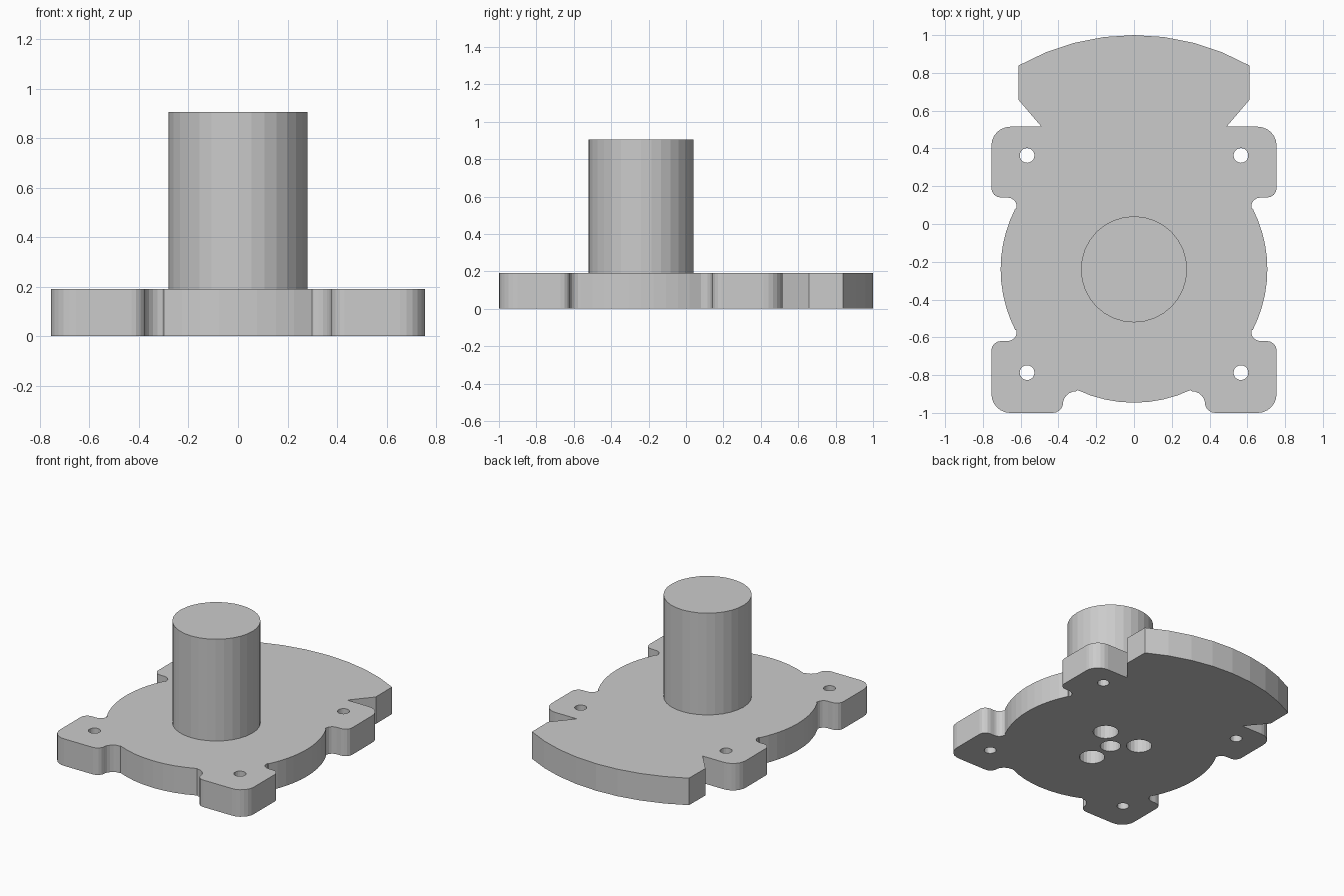
import bpy, bmesh
from math import sin, cos, radians, atan2, degrees

if "Cube" in bpy.data.objects:
    bpy.data.objects.remove(bpy.data.objects["Cube"])

THICK = 0.19          # plate thickness
TOP = 0.906           # top of the boss
CY = -0.24            # y of the boss axis


def arc(cx, cy, r, a0, a1, n):
    """Points along an arc, angles in degrees."""
    return [(cx + r * cos(radians(a0 + (a1 - a0) * i / n)),
             cy + r * sin(radians(a0 + (a1 - a0) * i / n))) for i in range(n + 1)]


def circle(cx, cy, r, n=20):
    return arc(cx, cy, r, 0, 360, n)[:-1]


def extruded(name, loops, z0, z1):
    """Fill 2D loops (inner loops become holes) and extrude from z0 to z1."""
    cu = bpy.data.curves.new(name + "_profile", 'CURVE')
    cu.dimensions = '2D'
    cu.fill_mode = 'BOTH'
    cu.extrude = (z1 - z0) / 2
    for pts in loops:
        sp = cu.splines.new('POLY')
        sp.points.add(len(pts) - 1)
        for p, (x, y) in zip(sp.points, pts):
            p.co = (x, y, (z0 + z1) / 2 * 0, 1)
        sp.use_cyclic_u = True
        sp.use_smooth = False
    tmp = bpy.data.objects.new(name + "_tmp", cu)
    bpy.context.collection.objects.link(tmp)
    dg = bpy.context.evaluated_depsgraph_get()
    me = bpy.data.meshes.new_from_object(tmp.evaluated_get(dg))
    bpy.data.objects.remove(tmp)
    # weld caps to walls
    bm = bmesh.new()
    bm.from_mesh(me)
    bmesh.ops.translate(bm, verts=bm.verts, vec=(0, 0, (z0 + z1) / 2))
    bmesh.ops.remove_doubles(bm, verts=bm.verts, dist=1e-5)
    bmesh.ops.recalc_face_normals(bm, faces=bm.faces)
    for f in bm.faces:
        f.smooth = False
    bm.to_mesh(me)
    bm.free()
    ob = bpy.data.objects.new(name, me)
    bpy.context.collection.objects.link(ob)
    return ob


# Right half of the plate outline, from bottom centre to top centre
side = degrees(atan2(0.32, 0.628))
half = arc(0, CY, 0.706, -90, -65, 4)                # lower rim
half += arc(0.305, -0.957, 0.072, 90, 10, 5)         # relief beside the foot
half += arc(0.43, -0.945, 0.055, 190, 270, 4)        # front lug corners
half += arc(0.655, -0.9, 0.1, -90, 0, 6)
half += arc(0.705, -0.67, 0.05, 0, 90, 4)
half += arc(0.67, -0.57, 0.05, 270, 170, 5)          # lower side relief
half += arc(0, CY, 0.706, -side, side, 10)           # side rim
half += arc(0.67, 0.09, 0.05, 190, 90, 5)            # upper side relief
half += arc(0.705, 0.19, 0.05, -90, 0, 4)            # rear lug corners
half += arc(0.655, 0.415, 0.1, 0, 90, 6)
half += [(0.49, 0.515), (0.612, 0.658)]              # angled notch
half += arc(0, CY, 1.24, 60.5, 90, 4)                # large rear arc
outline = half + [(-x, y) for x, y in reversed(half[1:-1])]

# Screw holes in the lugs, and the bore pattern beneath the boss
holes = [circle(sx * 0.566, y, 0.039) for sx in (-1, 1) for y in (0.363, -0.787)]
bores = [circle(0, CY, 0.067)]
bores += [circle(x, CY + y, 0.083) for x, y in ((0.142, 0.122), (-0.142, 0.122), (0, -0.187))]

extruded("base_plate", [outline] + holes + bores, 0, THICK)

# Boss caps the bores
extruded("round_boss", [circle(0, CY, 0.281, 32)], THICK, TOP)
